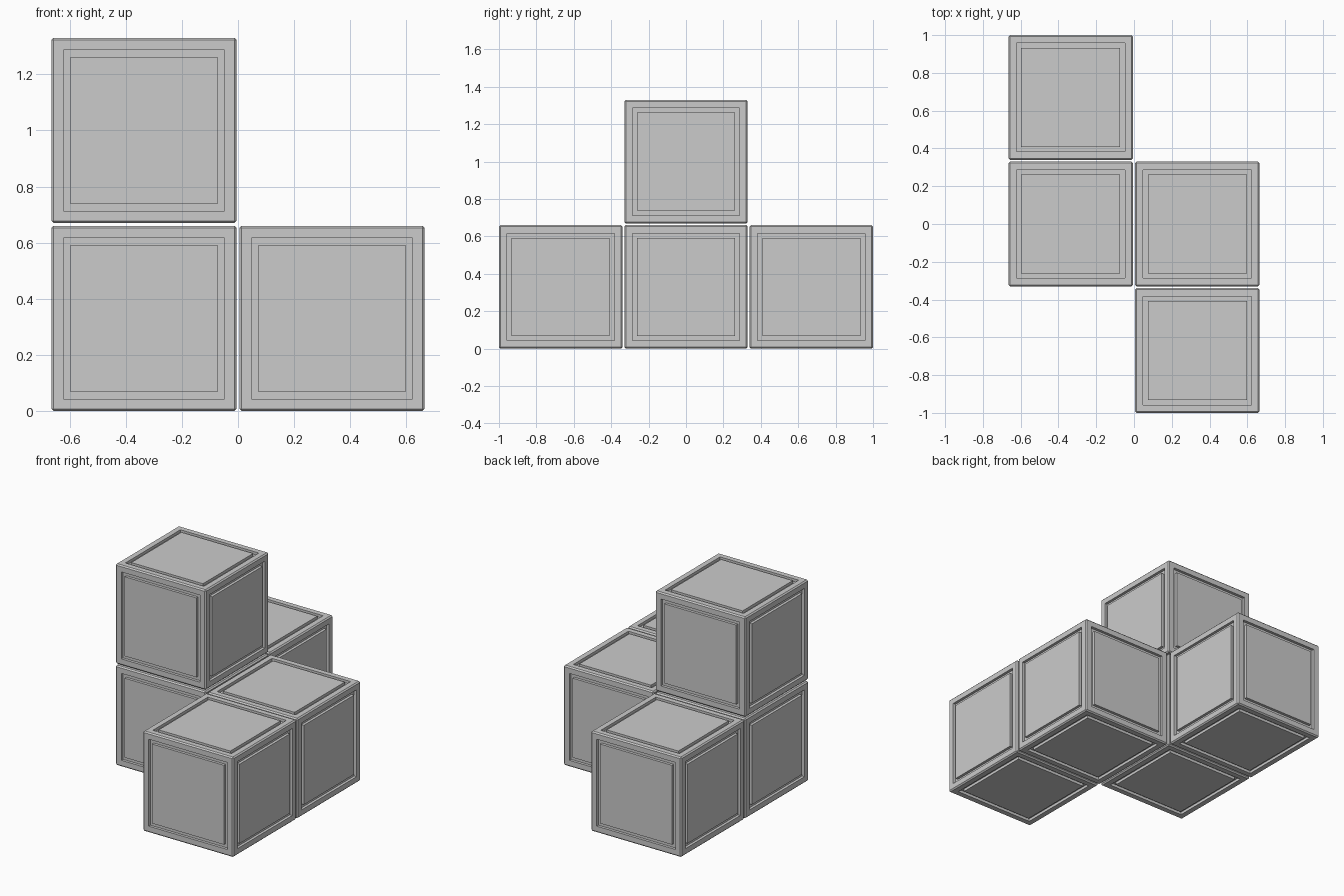
import bpy, bmesh
from mathutils import Matrix

if "Cube" in bpy.data.objects:
    bpy.data.objects.remove(bpy.data.objects["Cube"])

SIZE, PITCH = 0.66, 0.67      # cube edge and grid spacing (small gap between cubes)
BEVEL, FRAME = 0.008, 0.043   # edge chamfer, border width outside the groove
GROOVE, DEPTH = 0.025, 0.018  # groove width and depth


def panel_cube_mesh():
    bm = bmesh.new()
    bmesh.ops.create_cube(bm, size=SIZE)
    # chamfered edges
    bmesh.ops.bevel(bm, geom=bm.edges[:], offset=BEVEL, segments=1,
                    profile=0.5, affect='EDGES')
    bm.normal_update()
    panels = [f for f in bm.faces if f.calc_area() > 0.3]
    # border, groove wall down, groove floor, groove wall up to the raised panel
    for thickness, depth in ((FRAME - BEVEL, 0), (0, -DEPTH), (GROOVE, 0), (0, DEPTH)):
        bmesh.ops.inset_individual(bm, faces=panels, thickness=thickness,
                                   depth=depth, use_even_offset=True)
        bm.normal_update()
    mesh = bpy.data.meshes.new("panel_cube")
    bm.to_mesh(mesh)
    bm.free()
    return mesh


# five cubes on a grid: column, row, level
cells = {
    "back_left_cube": (-0.5, 1, 0),
    "middle_left_cube": (-0.5, 0, 0),
    "middle_right_cube": (0.5, 0, 0),
    "front_right_cube": (0.5, -1, 0),
    "top_cube": (-0.5, 0, 1),
}
mesh = panel_cube_mesh()
for name, (i, j, k) in cells.items():
    cube = bpy.data.objects.new(name, mesh)
    cube.matrix_world = Matrix.Translation((i * PITCH, j * PITCH, k * PITCH + SIZE / 2))
    bpy.context.collection.objects.link(cube)
